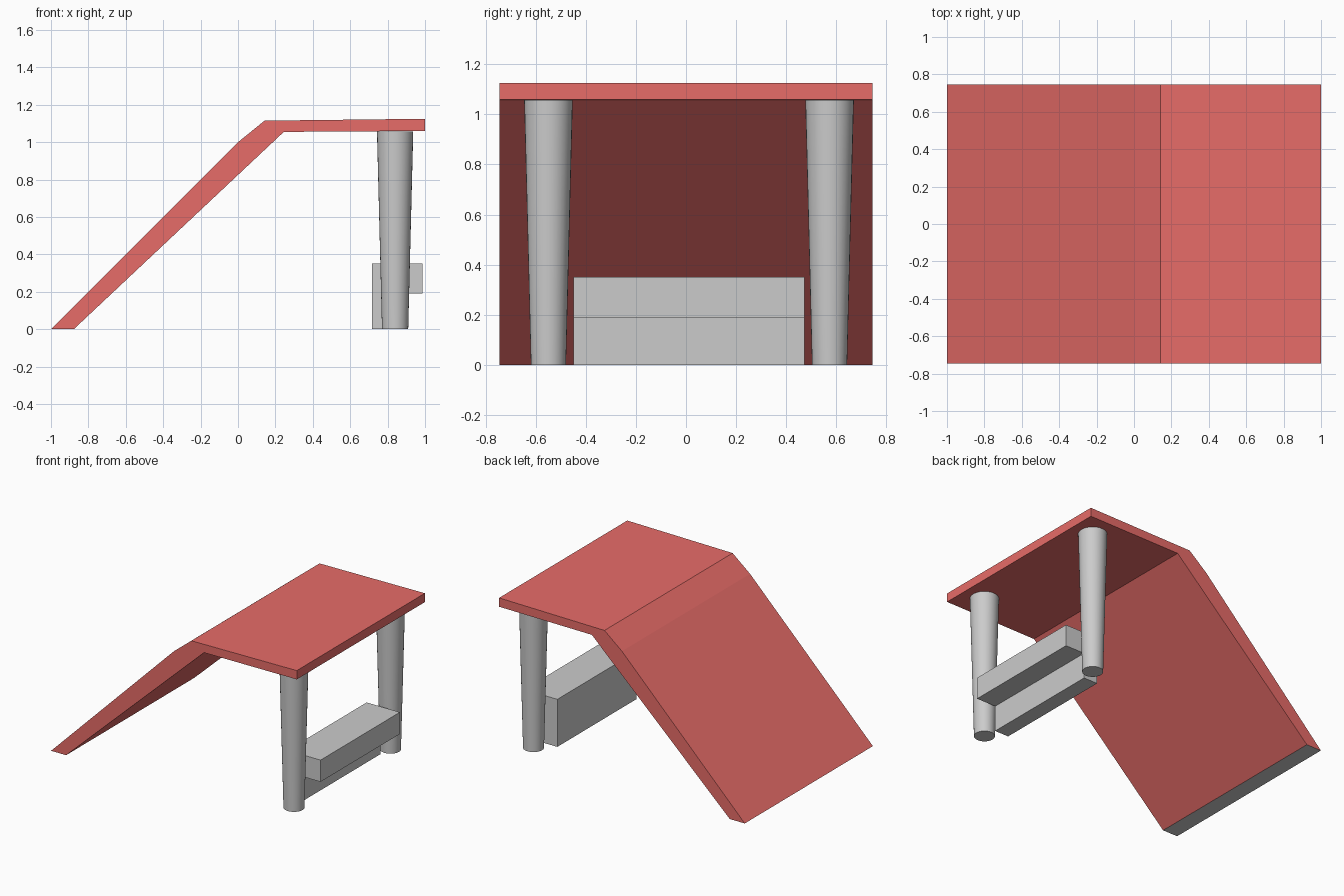
import bpy, bmesh

if "Cube" in bpy.data.objects:
    bpy.data.objects.remove(bpy.data.objects["Cube"])


def extrude_profile(name, profile, y0, y1):
    """Solid made from an (x, z) outline swept along y."""
    bm = bmesh.new()
    face = bm.faces.new([bm.verts.new((x, y0, z)) for x, z in profile])
    ext = bmesh.ops.extrude_face_region(bm, geom=[face])
    verts = [g for g in ext["geom"] if isinstance(g, bmesh.types.BMVert)]
    bmesh.ops.translate(bm, vec=(0, y1 - y0, 0), verts=verts)
    bmesh.ops.recalc_face_normals(bm, faces=bm.faces)
    mesh = bpy.data.meshes.new(name)
    bm.to_mesh(mesh)
    bm.free()
    obj = bpy.data.objects.new(name, mesh)
    bpy.context.collection.objects.link(obj)
    return obj


red = bpy.data.materials.new("red")
red.diffuse_color = (0.8, 0.15, 0.14, 1)
red.use_nodes = True
red.node_tree.nodes["Principled BSDF"].inputs["Base Color"].default_value = red.diffuse_color

# Bent slab: sloping ramp running into a flat platform
slab = extrude_profile("ramp_and_platform", [
    (-1, 0), (0, 1), (0.142, 1.115), (1, 1.125),
    (1, 1.06), (0.245, 1.055), (-0.878, 0)], -0.745, 0.745)
slab.data.materials.append(red)
slab.data.materials.append(None)
# The ground end of the ramp is plain grey
for poly in slab.data.polygons:
    if poly.normal.z < -0.99 and poly.center.z < 0.01:
        poly.material_index = 1

# Stepped block between the legs
extrude_profile("step_block", [
    (0.717, 0), (0.717, 0.35), (0.987, 0.35),
    (0.987, 0.19), (0.83, 0.19), (0.83, 0)], -0.45, 0.472)

# Tapered round legs
for side, y in (("front", -0.549), ("back", 0.573)):
    bpy.ops.mesh.primitive_cone_add(vertices=32, radius1=0.07, radius2=0.097,
                                    depth=1.058, location=(0.84, y, 0.529))
    leg = bpy.context.object
    leg.name = side + "_leg"
    bpy.ops.object.shade_smooth_by_angle()
